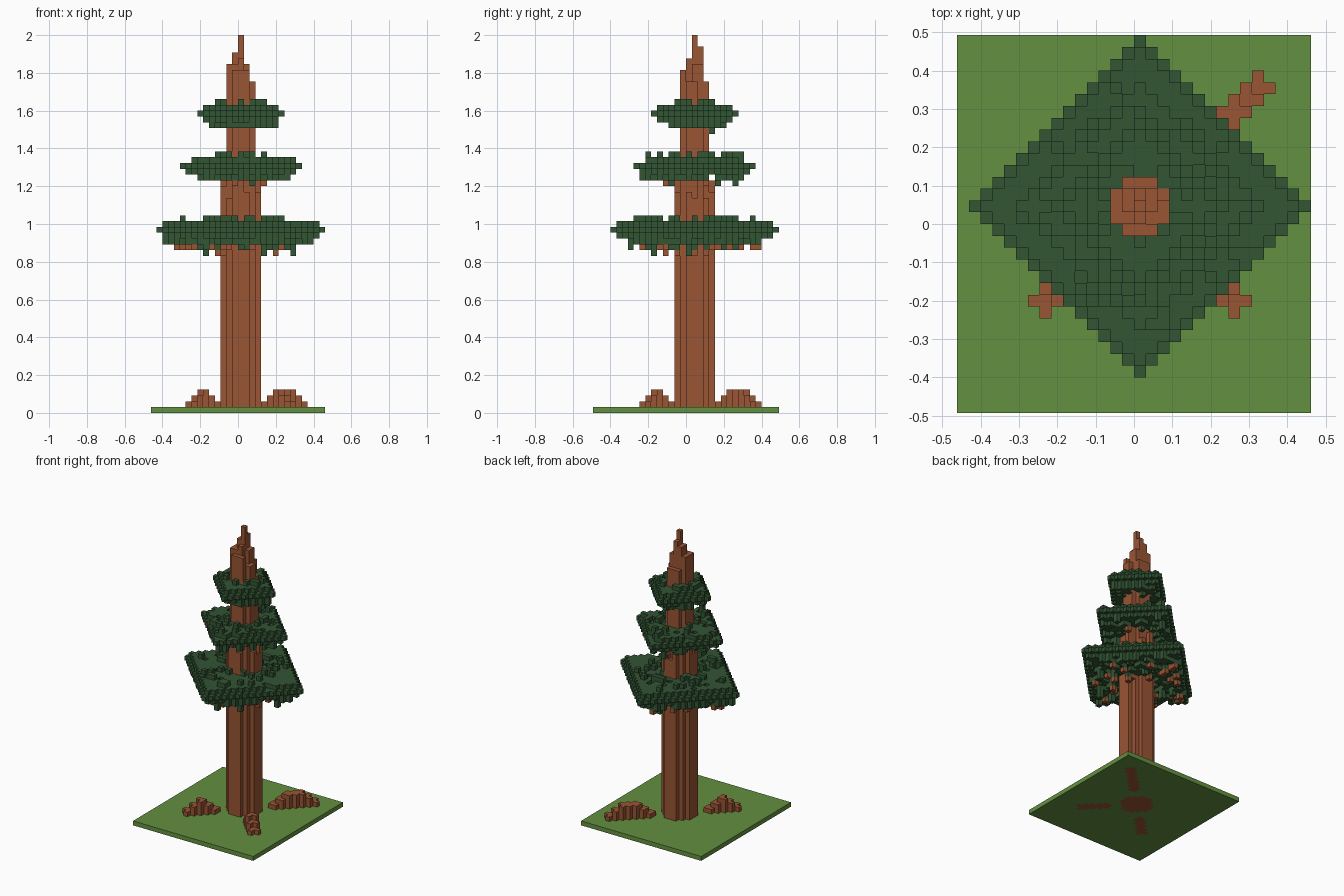
import bpy, bmesh, random
from mathutils import Vector

random.seed(7)
V = 2 / 65            # edge of one block
CX, CY = 0, 1         # block column at the heart of the trunk

if "Cube" in bpy.data.objects:
    bpy.data.objects.remove(bpy.data.objects["Cube"], do_unlink=True)


def material(name, rgb):
    m = bpy.data.materials.new(name)
    m.use_nodes = True
    m.diffuse_color = (*rgb, 1)
    node = next(n for n in m.node_tree.nodes if n.type == 'BSDF_PRINCIPLED')
    node.inputs["Base Color"].default_value = (*rgb, 1)
    node.inputs["Roughness"].default_value = 0.9
    return m


BARK = material("bark brown", (0.32, 0.09, 0.034))
LEAF = material("needle green", (0.032, 0.09, 0.034))
GRASS = material("grass green", (0.125, 0.28, 0.052))

AXES = [Vector(a) for a in ((1, 0, 0), (0, 1, 0), (0, 0, 1))]


def blocks(name, cells, mat):
    """Skin a set of grid cells with only the outward faces."""
    bm = bmesh.new()
    verts = {}

    def vert(p):
        key = tuple(round(c) for c in p)
        if key not in verts:
            verts[key] = bm.verts.new(Vector(key) * V)
        return verts[key]

    for cell in sorted(cells):
        for n in range(3):
            for side in (0, 1):
                step = AXES[n] * (1 if side else -1)
                if tuple(round(c) for c in Vector(cell) + step) in cells:
                    continue
                a, b = AXES[(n + 1) % 3], AXES[(n + 2) % 3]
                o = Vector(cell) + AXES[n] * side
                ring = [o, o + a, o + a + b, o + b]
                if not side:
                    ring.reverse()
                bm.faces.new([vert(p) for p in ring])
    bmesh.ops.dissolve_limit(bm, angle_limit=0.01, verts=bm.verts, edges=bm.edges)
    mesh = bpy.data.meshes.new(name)
    bm.to_mesh(mesh)
    bm.free()
    mesh.materials.append(mat)
    obj = bpy.data.objects.new(name, mesh)
    bpy.context.collection.objects.link(obj)
    return obj


# Trunk: round thick column, thinner core, ragged pointed top
cap_x = {-2: 60, -1: 62, 0: 65, 1: 60, 2: 57}
cap_y = {-2: 59, -1: 61, 0: 65, 1: 63, 2: 57}
trunk = set()
for a in range(-3, 4):
    for b in range(-3, 4):
        d2 = a * a + b * b
        if d2 > 10:
            continue
        if d2 <= 5:
            top = min(cap_x[a], cap_y[b])
            if a and b:
                top -= random.randint(0, 3)
        else:
            top = random.randint(37, 41)
        trunk |= {(CX + a, CY + b, k) for k in range(top)}
blocks("trunk", trunk, BARK)

# Roots: humped diagonal ridges standing clear of the trunk
all_roots = set()


def root(name, sx, sy, start, length):
    cells = set()
    for t in range(length):
        height = 2 + min(t, 2, length - 1 - t)
        for da, db in ((0, 0), (1, 0), (0, 1)):
            i, j = start[0] + sx * (t + da), start[1] + sy * (t + db)
            cells |= {(i, j, k) for k in range(height)}
    all_roots.update(cells)
    blocks(name, cells, BARK)


root("back_left_root", 1, 1, (4, 5), 7)
root("front_right_root", -1, -1, (-4, -3), 5)
root("front_left_root", 1, -1, (4, -3), 5)

# Ground slab, open where the trunk and roots pass through
ground = {(i, j, 0) for i in range(-15, 15) for j in range(-16, 16)}
blocks("ground", ground - trunk - all_roots, GRASS)


# Branch tiers: diamond plates with bumpy tops and hanging tips
def tier(name, level, radius, ups, downs):
    leaves, twigs = set(), set()
    for a in range(-radius, radius + 1):
        for b in range(-radius, radius + 1):
            d = abs(a) + abs(b)
            if d > radius:
                continue
            edge = radius - d
            up = min(random.choice(ups), edge)
            down = min(random.choice(downs), edge + 1 if edge else 0)
            i, j = CX + a, CY + b
            column = [(i, j, level + k) for k in range(-down, up + 1)]
            if down >= 3 and random.random() < 0.6:
                twigs.add(column.pop(0))
            leaves.update(column)
    blocks(name, leaves - trunk, LEAF)
    blocks(name + "_twigs", twigs - trunk, BARK)


tier("lower_branches", 31, 14, [0] + [1] * 14 + [2, 2], [1] * 8 + [2] * 7 + [3, 3, 4])
tier("middle_branches", 42, 10, [0, 1, 1, 1, 1, 2], [1] * 8 + [2] * 4 + [3])
tier("upper_branches", 51, 7, [1, 1, 2, 2], [1, 1, 1, 2, 2, 2, 2, 3])
